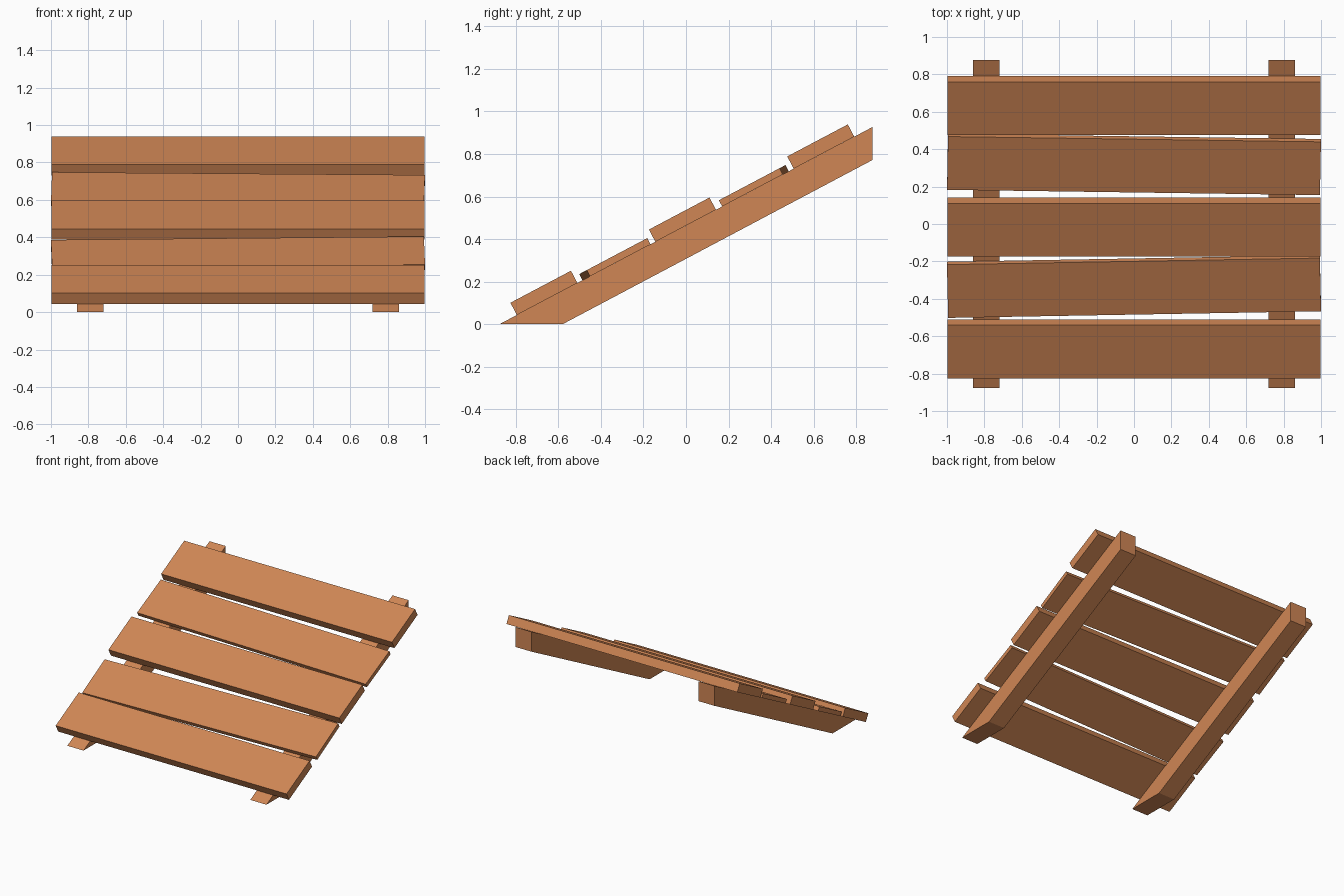
import bpy, bmesh, math
from mathutils import Matrix, Vector

if "Cube" in bpy.data.objects:
    bpy.data.objects.remove(bpy.data.objects["Cube"])

SLOPE = math.atan2(0.925, 1.75)
wood = bpy.data.materials.new("wood")
wood.diffuse_color = (0.63, 0.24, 0.09, 1)
wood.use_nodes = True
wood.node_tree.nodes["Principled BSDF"].inputs["Base Color"].default_value = wood.diffuse_color


def finish(bm, name):
    bmesh.ops.recalc_face_normals(bm, faces=bm.faces)
    mesh = bpy.data.meshes.new(name)
    bm.to_mesh(mesh)
    bm.free()
    mesh.materials.append(wood)
    obj = bpy.data.objects.new(name, mesh)
    bpy.context.collection.objects.link(obj)
    return obj


# Sloping support rails: side profile extruded across x
def rail(name, x):
    profile = [(-0.877, 0), (-0.58, 0), (0.877, 0.772), (0.877, 0.927)]
    bm = bmesh.new()
    face = bm.faces.new([bm.verts.new((x - 0.07, y, z)) for y, z in profile])
    ext = bmesh.ops.extrude_face_region(bm, geom=[face])
    verts = [g for g in ext["geom"] if isinstance(g, bmesh.types.BMVert)]
    bmesh.ops.translate(bm, verts=verts, vec=(0.14, 0, 0))
    finish(bm, name)


# Planks lying on the rails, optionally twisted in the plane of the slope
def plank(name, top_y, thick, twist):
    normal = Vector((0, -math.sin(SLOPE), math.cos(SLOPE)))
    base_y = top_y + thick * math.sin(SLOPE)
    base = Vector((0, base_y, (base_y + 0.877) * math.tan(SLOPE)))
    bm = bmesh.new()
    bmesh.ops.create_cube(bm, size=1)
    bmesh.ops.scale(bm, vec=(1.994, 0.322, thick), verts=bm.verts)
    obj = finish(bm, name)
    obj.matrix_world = (Matrix.Translation(base + normal * thick / 2)
                        @ Matrix.Rotation(SLOPE, 4, 'X')
                        @ Matrix.Rotation(twist, 4, 'Z'))


rail("left_rail", -0.79)
rail("right_rail", 0.79)

# Thick straight planks alternate with thin crooked ones
for i, (y, t, r) in enumerate([(-0.683, 0.065, 0), (-0.342, 0.033, 0.02),
                               (-0.032, 0.065, 0), (0.311, 0.033, -0.016),
                               (0.618, 0.065, 0)]):
    plank(f"plank_{i + 1}", y, t, r)
